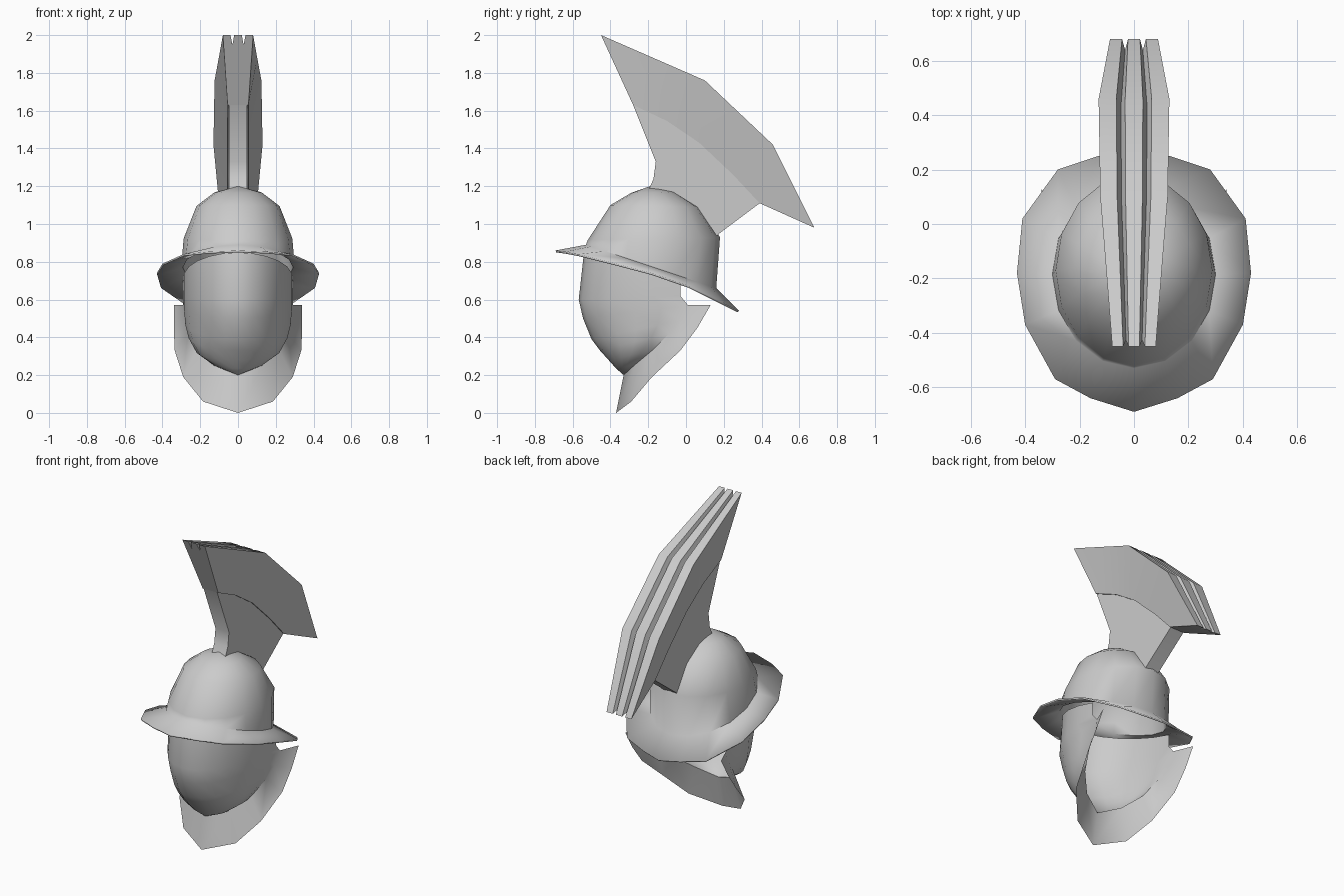
import bpy, bmesh, math
from mathutils import Vector

cube = bpy.data.objects.get("Cube")
if cube:
    bpy.data.objects.remove(cube, do_unlink=True)

# One plain grey for the whole helmet
GREY = (0.6, 0.6, 0.6, 1.0)
metal = bpy.data.materials.new("plain_grey")
metal.use_nodes = True
metal.diffuse_color = GREY
metal.node_tree.nodes["Principled BSDF"].inputs["Base Color"].default_value = GREY


def finish(name, bm, angle, closed=True):
    """Weld, orient and shade a bmesh, then link it as an object."""
    bmesh.ops.remove_doubles(bm, verts=bm.verts, dist=0.0005)
    bmesh.ops.recalc_face_normals(bm, faces=bm.faces)
    mesh = bpy.data.meshes.new(name)
    bm.to_mesh(mesh)
    bm.free()
    mesh.materials.append(metal)
    obj = bpy.data.objects.new(name, mesh)
    bpy.context.collection.objects.link(obj)
    bpy.ops.object.select_all(action='DESELECT')
    obj.select_set(True)
    bpy.context.view_layer.objects.active = obj
    bpy.ops.object.shade_smooth_by_angle(angle=math.radians(angle))
    return obj


def loft(bm, rows, loop=False):
    """Join successive rows of points with quads."""
    grid = [[bm.verts.new(p) for p in row] for row in rows]
    n = len(grid[0])
    for a, b in zip(grid, grid[1:]):
        for i in range(n if loop else n - 1):
            j = (i + 1) % n
            bm.faces.new((a[i], a[j], b[j], b[i]))
    return grid


def mirrored(half):
    """Complete a centre-to-centre half ring on the -x side."""
    return half + [(-x, y, z) for x, y, z in half[-2:0:-1]]


# Dome and flared brim: one lofted shell
brim = [(0, -.69, .86), (.16, -.64, .853), (.29, -.57, .84), (.40, -.37, .79),
        (.43, -.18, .74), (.41, .02, .67), (.28, .20, .58), (.13, .25, .555),
        (0, .28, .54)]


def dome_ring(yf, zf, yb, zb, w):
    half = []
    for k in range(9):
        a = math.pi * k / 8
        t = (1 - math.cos(a)) / 2
        half.append((w * math.sin(a), yf + (yb - yf) * t, zf + (zb - zf) * t))
    return mirrored(half)


rings = [mirrored(brim)] + [dome_ring(*r) for r in (
    (-.53, .89, .16, .66, .30),
    (-.52, .915, .18, .93, .288),
    (-.40, 1.10, .07, 1.09, .22),
    (-.29, 1.165, -.06, 1.17, .125))]
bm = bmesh.new()
top_ring = loft(bm, rings, loop=True)[-1]
crown = bm.verts.new((0, -.19, 1.2))
for i in range(16):
    bm.faces.new((top_ring[i], top_ring[(i + 1) % 16], crown))
shell = finish("dome_and_brim", bm, 65)
solid = shell.modifiers.new("thickness", 'SOLIDIFY')
solid.thickness = 0.01
solid.offset = -1

# Face guard: front profile (y, z) paired with its rear edge
front = [(-.54, .85), (-.568, .60), (-.545, .50), (-.50, .39),
         (-.455, .33), (-.41, .28), (-.37, .235), (-.33, .20)]
edge = [(.29, -.03, .70), (.29, -.03, .62), (.29, .01, .57), (.282, -.03, .49),
        (.265, -.09, .42), (.22, -.18, .33), (.13, -.27, .255), (0, -.33, .20)]
# Outer rim of the neck flange, one point per edge row from the third on
flange = [(.34, .13, .57), (.34, .06, .45), (.335, -.03, .33),
          (.29, -.18, .19), (.185, -.29, .06), (0, -.37, 0)]

bm = bmesh.new()
rows = []
for (fy, fz), (ex, ey, ez) in zip(front, edge):
    row = []
    for k in range(-6, 7):
        a = math.pi / 2 * k / 6
        t = 1 - math.cos(a)
        bulge = ex + .012 * math.sin(2 * abs(a)) * (ex > .2)
        row.append((math.copysign(bulge, k) * abs(math.sin(a)),
                    fy + (ey - fy) * t, fz + (ez - fz) * t))
    rows.append(row)
loft(bm, rows)
for s in (-1, 1):
    loft(bm, [[(s * e[0], e[1], e[2]), (s * o[0], o[1], o[2])]
              for e, o in zip(edge[2:], flange)])
bmesh.ops.dissolve_degenerate(bm, dist=0.0005, edges=bm.edges)
finish("face_guard_and_flange", bm, 65)

# Crest holder: side profile extruded across x
arc = [(-.28, 1.63), (-.10, 1.545), (.07, 1.43), (.25, 1.26), (.39, 1.11)]
holder = arc + [(.17, .945), (.13, .90), (-.02, 1.08), (-.20, 1.175),
                (-.172, 1.24), (-.16, 1.33)]
bm = bmesh.new()
loft(bm, [[(x, y, z) for y, z in holder] for x in (-.048, .048)], loop=True)
bm.verts.ensure_lookup_table()
n = len(holder)
bm.faces.new(bm.verts[:n])
bm.faces.new(bm.verts[n:])
finish("crest_holder", bm, 35)

# Plume: fan from the holder arc to a wider rim with two V grooves
rim = [(-.45, 2.0, .08), (-.17, 1.878, .102), (.10, 1.76, .124),
       (.46, 1.42, .13), (.68, .98, .088)]
comb = [(1, 0), (.5, 0), (.37, .14), (.25, 0),
        (-.25, 0), (-.37, .14), (-.5, 0), (-1, 0)]
sections = []
for (by, bz), (ry, rz, w) in zip(arc, rim):
    base, tip = Vector((0, by, bz)), Vector((0, ry, rz))
    sec = [base + Vector((-.055, 0, 0)), base + Vector((.055, 0, 0))]
    sec += [tip.lerp(base, d) + Vector((f * w, 0, 0)) for f, d in comb]
    sections.append(sec)
bm = bmesh.new()
grid = loft(bm, sections, loop=True)
bm.faces.new(grid[0])
bm.faces.new(grid[-1])
finish("crest_plume", bm, 30)
